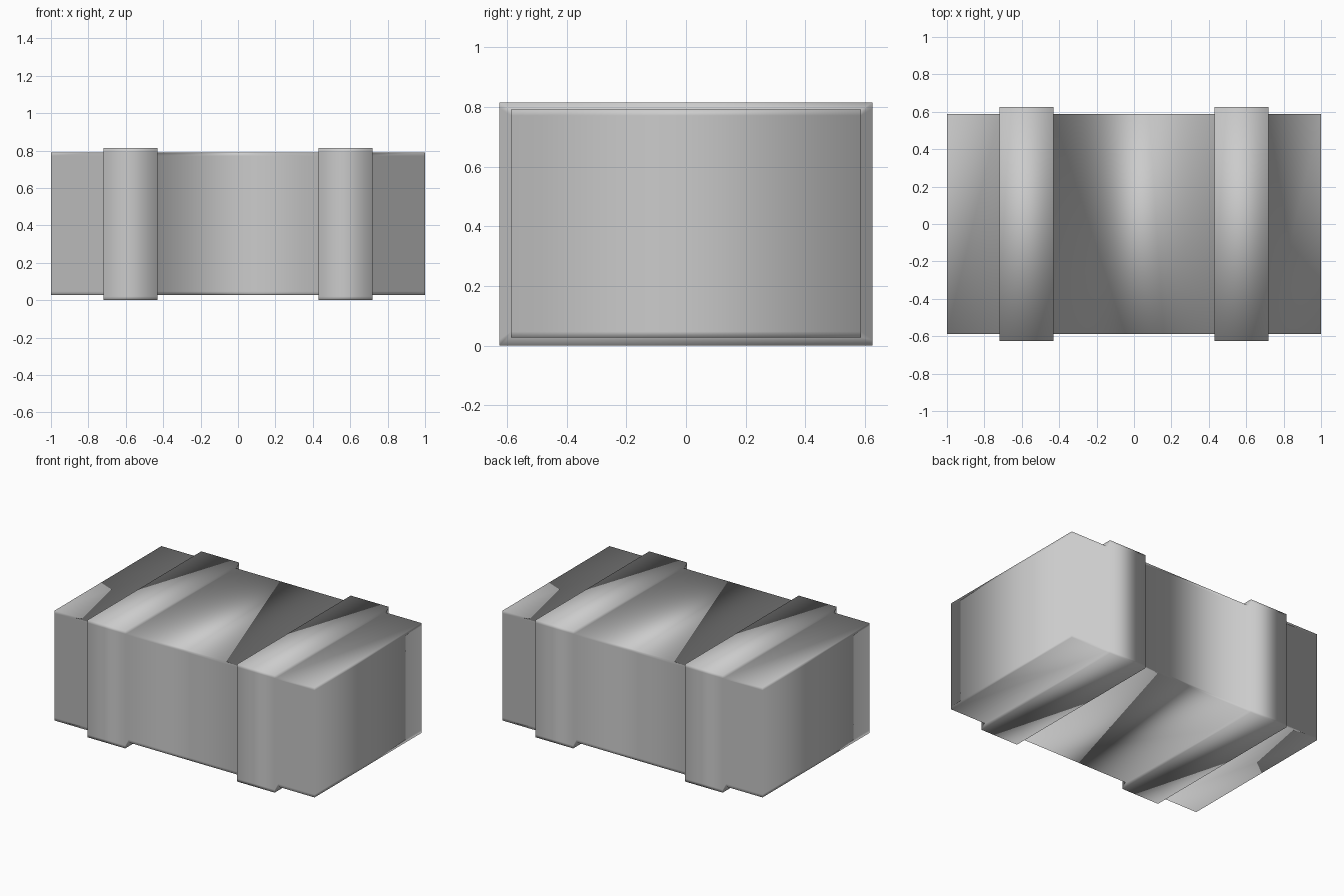
import bpy
import bmesh

cube = bpy.data.objects.get("Cube")
if cube:
    bpy.data.objects.remove(cube, do_unlink=True)

# Plain grey material
grey = bpy.data.materials.new("plain grey")
grey.use_nodes = True
COLOUR = (0.6, 0.6, 0.6, 1)
grey.diffuse_color = COLOUR
grey.node_tree.nodes["Principled BSDF"].inputs["Base Color"].default_value = COLOUR

BODY = (0.587, 0.027, 0.791)    # half depth, bottom, top
STRAP = (0.625, 0.0, 0.815)
SUPPORT = 0.02                  # edge loop distance from top and bottom

# Cross-sections along the length: the body steps out to each strap and back
STATIONS = [(-1, BODY),
            (-0.72, BODY), (-0.72, STRAP), (-0.43, STRAP), (-0.43, BODY),
            (0.43, BODY), (0.43, STRAP), (0.72, STRAP), (0.72, BODY),
            (1, BODY)]


def section(bm, x, size):
    """Rectangular ring with edge loops near its top and bottom."""
    half, low, high = size
    heights = [low, low + SUPPORT, high - SUPPORT, high]
    front = [bm.verts.new((x, -half, z)) for z in heights]
    back = [bm.verts.new((x, half, z)) for z in reversed(heights)]
    return front + back


bm = bmesh.new()
rings = [section(bm, x, size) for x, size in STATIONS]

# Skin between neighbouring sections
for a, b in zip(rings, rings[1:]):
    for i in range(len(a)):
        j = (i + 1) % len(a)
        bm.faces.new((a[i], a[j], b[j], b[i]))

# Banded end caps
for ring in (rings[0], rings[-1]):
    for i in range(3):
        bm.faces.new((ring[i], ring[i + 1], ring[6 - i], ring[7 - i]))

bmesh.ops.recalc_face_normals(bm, faces=bm.faces)
for face in bm.faces:
    face.smooth = True

mesh = bpy.data.meshes.new("strapped_block")
bm.to_mesh(mesh)
bm.free()
mesh.materials.append(grey)
block = bpy.data.objects.new("strapped_block", mesh)
bpy.context.collection.objects.link(block)
